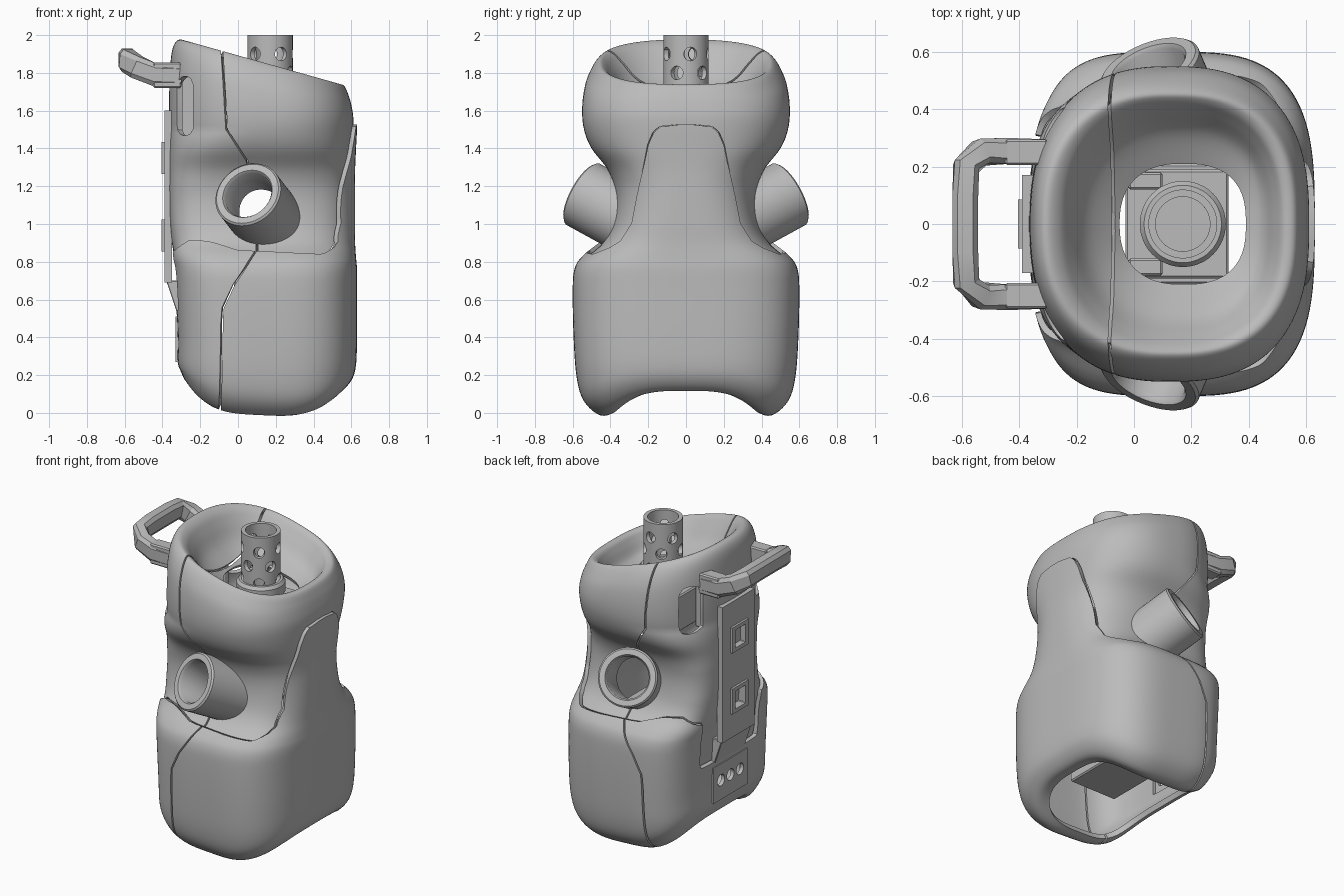
import bpy, bmesh, math
from mathutils import Vector

cube = bpy.data.objects.get("Cube")
if cube:
    bpy.data.objects.remove(cube, do_unlink=True)

grey = bpy.data.materials.new("plain grey")
grey.use_nodes = True
grey.diffuse_color = (0.5, 0.5, 0.5, 1)
grey.node_tree.nodes["Principled BSDF"].inputs["Base Color"].default_value = (0.5, 0.5, 0.5, 1)


def finish(name, bm, thick=0, offset=-1, angle=35):
    """Turn a bmesh into an object, thicken it and shade it."""
    if not thick:
        bmesh.ops.recalc_face_normals(bm, faces=bm.faces)
    me = bpy.data.meshes.new(name)
    bm.to_mesh(me)
    bm.free()
    ob = bpy.data.objects.new(name, me)
    bpy.context.collection.objects.link(ob)
    me.materials.append(grey)
    bpy.ops.object.select_all(action='DESELECT')
    ob.select_set(True)
    bpy.context.view_layer.objects.active = ob
    if thick:
        mod = ob.modifiers.new("thickness", 'SOLIDIFY')
        mod.thickness, mod.offset = thick, offset
        bpy.ops.object.modifier_apply(modifier=mod.name)
    bpy.ops.object.shade_smooth_by_angle(angle=math.radians(angle))


def skin(rings, closed=True, loop=False):
    """Bridge rows of points with quads."""
    bm = bmesh.new()
    rows = [[bm.verts.new(p) for p in r] for r in rings]
    n = len(rows[0])
    for a, b in list(zip(rows, rows[1:])) + ([(rows[-1], rows[0])] if loop else []):
        for i in range(n if closed else n - 1):
            j = (i + 1) % n
            bm.faces.new((a[i], a[j], b[j], b[i]))
    return bm


def carve(bm, field):
    """Cut the mesh along field = 0 and keep the positive side."""
    val = {v: field(v.co) or 1e-6 for v in bm.verts}
    fresh = set()
    for e in list(bm.edges):
        a, b = e.verts
        if val[a] * val[b] < 0:
            v = bmesh.utils.edge_split(e, a, val[a] / (val[a] - val[b]))[1]
            val[v] = 0
            fresh.add(v)
    for f in list(bm.faces):
        ends = [v for v in f.verts if v in fresh]
        if len(ends) == 2:
            bmesh.utils.face_split(f, *ends)
    gone = [f for f in bm.faces if sum(val[v] for v in f.verts) < 0]
    bmesh.ops.delete(bm, geom=gone, context='FACES')
    bmesh.ops.remove_doubles(bm, verts=bm.verts, dist=0.002)


def lerp_table(table, t):
    for (a, p), (b, q) in zip(table, table[1:]):
        if t <= b:
            return p + (q - p) * (max(t, a) - a) / (b - a)
    return table[-1][1]


# Body sections: height, slope along x, back x, front x, half width, end arch
SECTIONS = [
    (.025, -.03, -.22, .48, .39, .13), (.017, -.05, -.26, .54, .45, .15),
    (.085, -.05, -.285, .585, .525, .13), (.2, -.02, -.3, .605, .56, .07),
    (.4, 0, -.3, .61, .575, 0), (.65, 0, -.31, .61, .58, 0),
    (.76, 0, -.32, .61, .57, 0), (.82, 0, -.335, .605, .53, 0),
    (.9, 0, -.35, .6, .44, 0), (1.0, 0, -.36, .6, .39, 0),
    (1.15, 0, -.365, .6, .375, 0), (1.28, 0, -.365, .6, .41, 0),
    (1.4, 0, -.365, .605, .5, 0), (1.5, 0, -.365, .61, .54, 0),
    (1.62, -.08, -.365, .61, .55, 0), (1.75, -.2, -.36, .6, .535, 0),
    (1.84, -.27, -.345, .585, .5, 0), (1.89, -.28, -.31, .56, .46, 0),
    (1.88, -.28, -.26, .52, .43, 0), (1.83, -.28, -.22, .49, .39, 0),
    (1.74, -.26, -.16, .45, .32, 0), (1.67, -.2, -.05, .39, .21, 0)]
# Squareness of the front and back halves by height
FRONT = [(.8, 3.2), (1.2, 2.6)]
BACK = [(.8, 4), (1, 4.5), (1.2, 4.2), (1.5, 2.4)]


def body():
    """Smooth loft through the sections, over the rim and into the bowl."""
    pts = [Vector(s) for s in SECTIONS]
    rows = []
    for i in range(len(pts) - 1):
        p0, p1, p2, p3 = (pts[max(0, min(len(pts) - 1, i + k))] for k in (-1, 0, 1, 2))
        for k in range(5):
            t = k / 5
            rows.append(p1 + .5 * t * (p2 - p0 + t * (2 * p0 - 5 * p1 + 4 * p2 - p3
                                                      + t * (3 * (p1 - p2) + p3 - p0))))
    rows.append(pts[-1])
    rings = []
    for z, slope, x0, x1, hy, arch in rows:
        ring = []
        for i in range(120):
            a = math.tau * (i + .5) / 120
            power = 2 / lerp_table(FRONT if math.cos(a) > 0 else BACK, z)
            c, s = (math.copysign(abs(w) ** power, w) for w in (math.cos(a), math.sin(a)))
            x = (x0 + x1) / 2 + c * (x1 - x0) / 2
            ring.append((x, s * hy, z + slope * x + arch * math.cos(a) ** 2))
        rings.append(ring)
    return skin(rings)


# Rules for the split lines and openings
WAIST = [(-.35, .84), (-.25, .91), (-.15, .9), (0, .85), (.45, .83), (.6, .95)]
CHEST = [(.8, .55), (.86, .4), (.9, .34), (1, .28), (1.42, .2), (1.49, .17), (1.52, .13), (1.53, 0), (1.6, -.2)]
SEAM = [(0, -.09), (.55, -.08), (.68, -.02), (.85, .1), (1, .1), (1.33, .05), (1.5, -.06), (2, -.09)]
MOUTH = Vector((.05, .55, 1.16))
AXIS = Vector((-.35, .82, .45)).normalized()


def lower_field(p):
    f = lerp_table(WAIST, p.x) - p.z
    if p.x < -.2:
        f = min(f, max(abs(p.y) - .3, .55 - p.z))
    return max(f, lerp_table(CHEST, p.z) - abs(p.y)) if p.x > .3 else f


def seam_field(p):
    return p.x - lerp_table(SEAM, p.z)


def arm_field(p):
    d = Vector((p.x, abs(p.y), p.z)) - MOUTH
    return (d - AXIS * d.dot(AXIS)).length - .16


def slot_field(p):
    if abs(p.y) < .15 or p.x > 0:
        return .1
    return math.hypot(p.x + .28, p.z - max(1.51, min(1.74, p.z))) - .042


def vent_field(p):
    return max(abs(p.y) - .16, abs(p.z - .4) - .09) if p.x < 0 else .1


# Four shell pieces
for level, sign, thick, offset in (("upper", -1, .03, -1), ("lower", 1, .035, .15)):
    for side, way in (("front", 1), ("back", -1)):
        bm = body()
        carve(bm, lambda p: sign * lower_field(p) - .004)
        carve(bm, lambda p: way * seam_field(p) - .005)
        for opening in ((arm_field, slot_field) if level == "upper" else (vent_field,)):
            carve(bm, opening)
        finish(f"{level}_{side}_shell", bm, thick, offset)


def tube(name, base, axis, profile, inner=0, n=48):
    """Hollow turned part from (radius, distance) pairs, trimmed at |y| = inner."""
    u = axis.orthogonal().normalized()
    w = axis.cross(u)
    rings = [[base + axis * d + r * (u * math.cos(math.tau * i / n) + w * math.sin(math.tau * i / n))
              for i in range(n)] for r, d in profile]
    for p in (p for ring in rings for p in ring):
        if abs(p.y) < inner:
            p += axis * (inner - abs(p.y)) / abs(axis.y)
    finish(name, skin(rings, loop=True))


def box(name, lo, hi, bevel=0.008, taper=0):
    """Bevelled block; taper pulls in the lower back edge."""
    bm = bmesh.new()
    bmesh.ops.create_cube(bm, size=1)
    for v in bm.verts:
        shift = taper if v.co.x < 0 and v.co.z < 0 else 0
        v.co = [a + (b - a) * (c + .5) for a, b, c in zip(lo, hi, v.co)]
        v.co.x += shift
    bmesh.ops.bevel(bm, geom=bm.edges[:], offset=bevel, segments=1, affect='EDGES')
    finish(name, bm)


# Paired parts: arm sockets, slot backs, handle mounts and neck brackets
for label, m in (("left", 1), ("right", -1)):
    flip = Vector((1, m, 1))
    tube(f"{label}_arm_socket", MOUTH * flip, AXIS * flip,
         [(.185, -.36), (.185, -.01), (.175, 0), (.14, 0), (.13, -.015), (.13, -.36)], .32)
    for part, x0, x1, y, hy, z0, z1 in (("slot_back", -.32, -.22, .21, .012, 1.45, 1.8),
                                        ("handle_mount", -.45, -.3, .25, .045, 1.72, 1.855),
                                        ("neck_bracket", -.02, .1, .15, .03, 1.5, 1.64)):
        box(f"{label}_{part}", (x0, m * y - hy, z0), (x1, m * y + hy, z1))

# Neck post with staggered holes
POST = Vector((.17, 0, 0))
UP = Vector((0, 0, 1))
rings = [[(.17 + .12 * math.cos(math.tau * i / 96), .12 * math.sin(math.tau * i / 96), 1.5 + .5 * k / 32)
          for i in range(96)] for k in range(33)]
post = skin(rings)


def post_field(p):
    a = math.atan2(p.y, p.x - .17)
    best = 1
    for row, z in enumerate((1.69, 1.8, 1.9)):
        for k in range(5):
            c = math.tau * (k + row / 2) / 5 + .2
            d = (a - c + math.pi) % math.tau - math.pi
            best = min(best, math.hypot(d * .12, p.z - z) - .036)
    return best


carve(post, post_field)
finish("neck_post", post, .025)
tube("neck_collar", POST, UP, [(.15, 1.6), (.15, 1.66), (.135, 1.68), (.118, 1.68), (.118, 1.6)])

# Inner blocks and the sloped foot below the back plate
box("neck_block", (-.03, -.19, 1.32), (.33, .19, 1.56))
box("inner_box", (-.02, -.21, .2), (.33, .21, .8))
box("back_plate_foot", (-.38, -.16, .52), (-.28, .16, .7), .004, .06)


def panel(name, x, hy, z0, z1, field, depth):
    """Flat upright plate facing back, with openings cut by a rule."""
    ny, nz = 40, int(20 * (z1 - z0) / hy)
    rows = [[(x, hy - 2 * hy * i / ny, z0 + (z1 - z0) * k / nz) for i in range(ny + 1)]
            for k in range(nz + 1)]
    bm = skin(rows, closed=False)
    carve(bm, field)
    bmesh.ops.recalc_face_normals(bm, faces=bm.faces)
    if sum(f.normal.x for f in bm.faces) > 0:
        bmesh.ops.reverse_faces(bm, faces=bm.faces)
    finish(name, bm, depth)


def window(z):
    return lambda p: max(abs(p.y) - .055, abs(p.z - z) - .06)


# Back plate, its raised window frames and the vent plate
panel("back_plate", -.39, .17, .69, 1.6,
      lambda p: min(window(1.35)(p), window(.94)(p)), .04)
for z in (.94, 1.35):
    panel("window_frame", -.405, .085, z - .085, z + .085, window(z), .02)
panel("vent_plate", -.331, .18, .27, .51,
      lambda p: min(math.hypot(p.y - c, p.z - .4) for c in (-.1, 0, .1)) - .038, .025)

# Carrying handle: rectangular bar swept along a U path
half = [(-.3, .25, 1.785), (-.44, .255, 1.79), (-.535, .25, 1.83), (-.585, .2, 1.865), (-.588, .1, 1.87)]
path = [Vector(p) for p in half] + [Vector((x, -y, z)) for x, y, z in reversed(half)]
rings = []
for i, p in enumerate(path):
    t = (path[min(i + 1, len(path) - 1)] - path[max(i - 1, 0)]).normalized()
    side = t.cross(UP).normalized()
    top = side.cross(t)
    rings.append([p + side * .045 * a + top * .06 * b for a, b in
                  ((1, .6), (.6, 1), (-.6, 1), (-1, .6), (-1, -.6), (-.6, -1), (.6, -1), (1, -.6))])
handle = skin(rings)
bmesh.ops.holes_fill(handle, edges=handle.edges[:])
finish("carry_handle", handle, angle=25)
